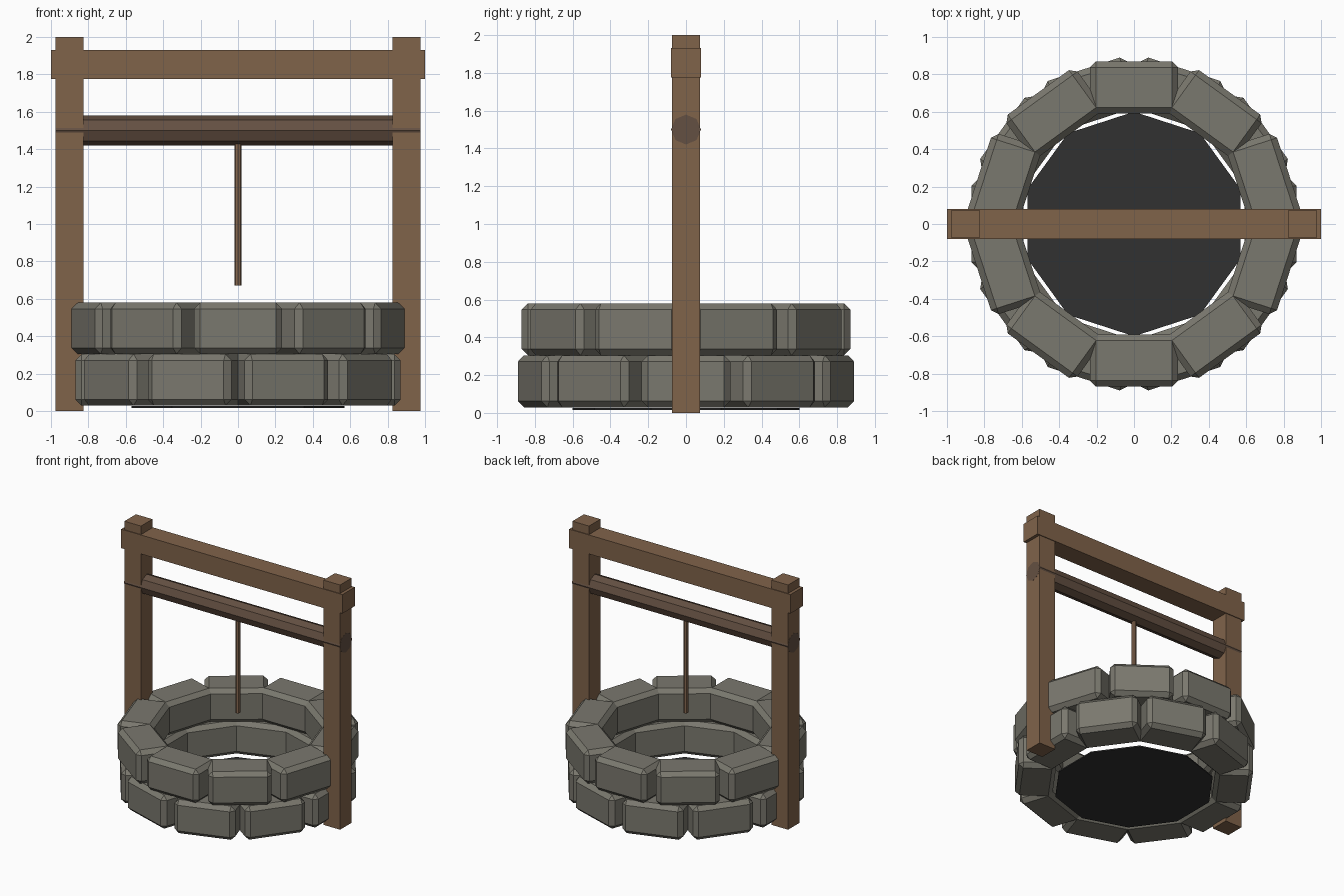
import bpy
import math
from mathutils import Matrix, Vector

cube = bpy.data.objects.get("Cube")
if cube:
    bpy.data.objects.remove(cube, do_unlink=True)


def srgb(*rgb):
    return [((c / 255 + 0.055) / 1.055) ** 2.4 for c in rgb] + [1.0]


def material(name, color):
    mat = bpy.data.materials.new(name)
    mat.use_nodes = True
    mat.diffuse_color = color
    mat.node_tree.nodes["Principled BSDF"].inputs["Base Color"].default_value = color
    return mat


stone = material("grey stone", srgb(122, 120, 110))
wood = material("brown wood", srgb(128, 99, 74))
dark_wood = material("dark wood", srgb(100, 80, 66))
rope_fibre = material("rope fibre", srgb(134, 104, 80))
dark = material("dark water", srgb(49, 49, 49))


def finish(name, mat):
    obj = bpy.context.object
    obj.name = name
    obj.data.materials.append(mat)
    return obj


def box(name, mat, center, size):
    bpy.ops.mesh.primitive_cube_add(size=1)
    obj = finish(name, mat)
    obj.data.transform(Matrix.Diagonal((*size, 1)))
    obj.location = center
    return obj


def cylinder(name, mat, sides, radius, depth, center, rotation=(0, 0, 0)):
    bpy.ops.mesh.primitive_cylinder_add(vertices=sides, radius=radius, depth=depth,
                                        location=center, rotation=rotation)
    return finish(name, mat)


# Two staggered courses of ten chamfered stones
STONES = 10
step = math.tau / STONES
for course, z, offset in (("lower", 0.167, 0), ("upper", 0.442, step / 2)):
    for i in range(STONES):
        angle = offset + i * step
        place = Vector((0.73 * math.cos(angle), 0.73 * math.sin(angle), z))
        block = box(f"{course}_stone_{i + 1}", stone, place, (0.28, 0.47, 0.275))
        block.rotation_euler.z = angle
        bevel = block.modifiers.new("chamfer", "BEVEL")
        bevel.width = 0.033
        bevel.segments = 1

# Dark floor of the shaft
cylinder("well_floor", dark, STONES, 0.6, 0.01, (0, 0, 0.021))

# Frame
for side, x in (("left", 0.9), ("right", -0.9)):
    box(f"{side}_post", wood, (x, 0, 1), (0.15, 0.148, 2))
box("cross_beam", wood, (0, 0, 1.853), (2, 0.16, 0.155))

# Winding axle, running through both posts
cylinder("axle", dark_wood, 8, 0.079, 1.952, (0, 0, 1.5), (0, math.pi / 2, 0))

# Hanging rope
cylinder("rope", rope_fibre, 8, 0.019, 0.83, (0, 0, 1.085))
